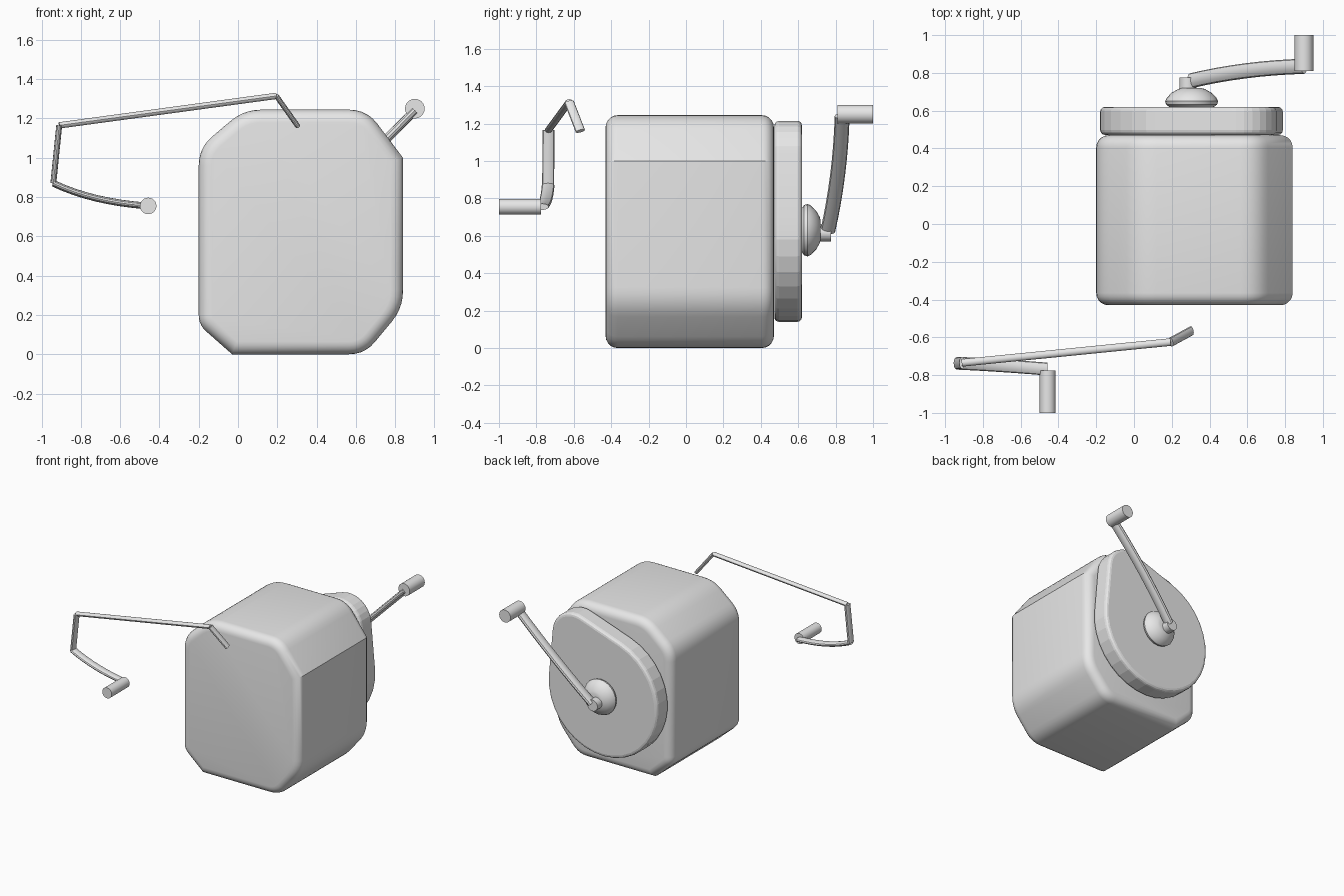
import bpy, bmesh, math
from mathutils import Vector

if "Cube" in bpy.data.objects:
    bpy.data.objects.remove(bpy.data.objects["Cube"])

grey = bpy.data.materials.new("plain grey")
grey.diffuse_color = (0.8, 0.8, 0.8, 1)
grey.use_nodes = True
grey.node_tree.nodes["Principled BSDF"].inputs["Base Color"].default_value = grey.diffuse_color


def finish(name, bm, angle=35, bevel=0, segments=4):
    bmesh.ops.recalc_face_normals(bm, faces=bm.faces)
    me = bpy.data.meshes.new(name)
    bm.to_mesh(me)
    bm.free()
    ob = bpy.data.objects.new(name, me)
    bpy.context.collection.objects.link(ob)
    me.materials.append(grey)
    bpy.ops.object.select_all(action='DESELECT')
    ob.select_set(True)
    bpy.context.view_layer.objects.active = ob
    if bevel:
        m = ob.modifiers.new("soft edges", 'BEVEL')
        m.width, m.segments = bevel, segments
        m.limit_method, m.angle_limit = 'ANGLE', math.radians(60)
        m.use_clamp_overlap = False
        bpy.ops.object.modifier_apply(modifier=m.name)
    bpy.ops.object.shade_smooth_by_angle(angle=math.radians(angle))
    return ob


def prism(name, outline, y0, y1, **kw):
    """Extrude an xz outline along y."""
    bm = bmesh.new()
    f = bm.faces.new([bm.verts.new((x, y0, z)) for x, z in outline])
    ext = bmesh.ops.extrude_face_region(bm, geom=[f])["geom"]
    for v in ext:
        if isinstance(v, bmesh.types.BMVert):
            v.co.y = y1
    return finish(name, bm, **kw)


def rounded(corners, steps=5):
    """Round each (x, z, cut) corner of an outline."""
    out, n = [], len(corners)
    for i, (x, z, d) in enumerate(corners):
        p = Vector((x, z))
        if d == 0:
            out.append(p)
            continue
        a = p + (Vector(corners[i - 1][:2]) - p).normalized() * d
        b = p + (Vector(corners[(i + 1) % n][:2]) - p).normalized() * d
        for k in range(steps + 1):
            t = k / steps
            out.append(a * (1 - t) ** 2 + p * 2 * t * (1 - t) + b * t * t)
    return out


def rings_to_mesh(name, rings, **kw):
    bm = bmesh.new()
    vs = [[bm.verts.new(p) for p in r] for r in rings]
    n = len(vs[0])
    for a, b in zip(vs, vs[1:]):
        for i in range(n):
            bm.faces.new((a[i], a[(i + 1) % n], b[(i + 1) % n], b[i]))
    bm.faces.new(vs[0])
    bm.faces.new(vs[-1])
    return finish(name, bm, **kw)


def lathe(name, x, z, profile, n=24, **kw):
    """Revolve (y, radius) pairs round an axis along y."""
    rings = [[(x + r * math.cos(2 * math.pi * i / n), y, z + r * math.sin(2 * math.pi * i / n))
              for i in range(n)] for y, r in profile]
    return rings_to_mesh(name, rings, **kw)


def rod(name, pts, ry, rv, n=12):
    """Oval rod along a path, half width ry towards y and rv across it."""
    pts = [Vector(p) for p in pts]
    rings = []
    for i, p in enumerate(pts):
        t = (pts[min(i + 1, len(pts) - 1)] - pts[max(i - 1, 0)]).normalized()
        u = Vector((0, 1, 0))
        u = (u - t * u.dot(t)).normalized()
        v = t.cross(u)
        rings.append([p + u * ry * math.cos(2 * math.pi * k / n) + v * rv * math.sin(2 * math.pi * k / n)
                      for k in range(n)])
    return rings_to_mesh(name, rings)


def arc(a, c, b, n=8):
    """Curve from a to b pulled towards c."""
    a, b, c = Vector(a), Vector(b), Vector(c)
    return [a * (1 - t) ** 2 + c * 2 * t * (1 - t) + b * t * t for t in [i / n for i in range(n + 1)]]


# Main housing
prism("housing", rounded([(-0.2, 1.05, .09), (0.03, 1.245, .09), (0.655, 1.245, .09), (0.84, 1.0, 0),
                          (0.84, 0.235, .09), (0.645, 0, .08), (-0.03, 0, 0), (-0.2, 0.15, .05)]),
      -0.43, 0.47, bevel=0.065, segments=5, angle=32)

# Teardrop back plate: hull of a large and a small circle
c1, r1, c2, r2 = Vector((0.305, 0.625)), 0.485, Vector((0.56, 1.02)), 0.195
axis = c2 - c1
mid = math.atan2(axis.y, axis.x)
half = math.acos((r1 - r2) / axis.length)
plate = []
for c, r, start, sweep, n in ((c2, r2, mid - half, 2 * half, 8),
                              (c1, r1, mid + half, 2 * math.pi - 2 * half, 24)):
    for i in range(n + 1):
        a = start + sweep * i / n
        plate.append((c.x + r * math.cos(a), c.y + r * math.sin(a)))
prism("back_plate", plate, 0.472, 0.62, bevel=0.025, segments=3, angle=8)

# Hub and pin
lathe("crank_hub", 0.305, 0.63, [(0.61, .10), (0.618, .115), (0.632, .135), (0.65, .14), (0.668, .132),
                                 (0.695, .105), (0.715, .07), (0.72, .05)])
lathe("crank_pin", 0.285, 0.615, [(0.70, .045), (0.775, .045)])

# Back crank arm and grip
rod("crank_arm", arc((0.30, 0.758, 0.625), (0.58, 0.825, 0.92), (0.90, 0.835, 1.24)), 0.04, 0.023)
lathe("crank_grip", 0.90, 1.25, [(0.81, .05), (1.0, .05)])

# Front folded rod and its grip
a, b, c, d = (0.305, -0.565, 1.16), (0.195, -0.625, 1.315), (-0.91, -0.735, 1.165), (-0.94, -0.737, 0.87)
rod("rod_tip", [a, b], 0.026, 0.013)
rod("rod_long", [b, c], 0.02, 0.016)
rod("rod_drop", [c, d], 0.032, 0.015)
rod("rod_arm", arc(d, (-0.74, -0.745, 0.775), (-0.46, -0.768, 0.755)), 0.034, 0.017)
lathe("rod_grip", -0.457, 0.755, [(-1.0, .042), (-0.775, .042)])
